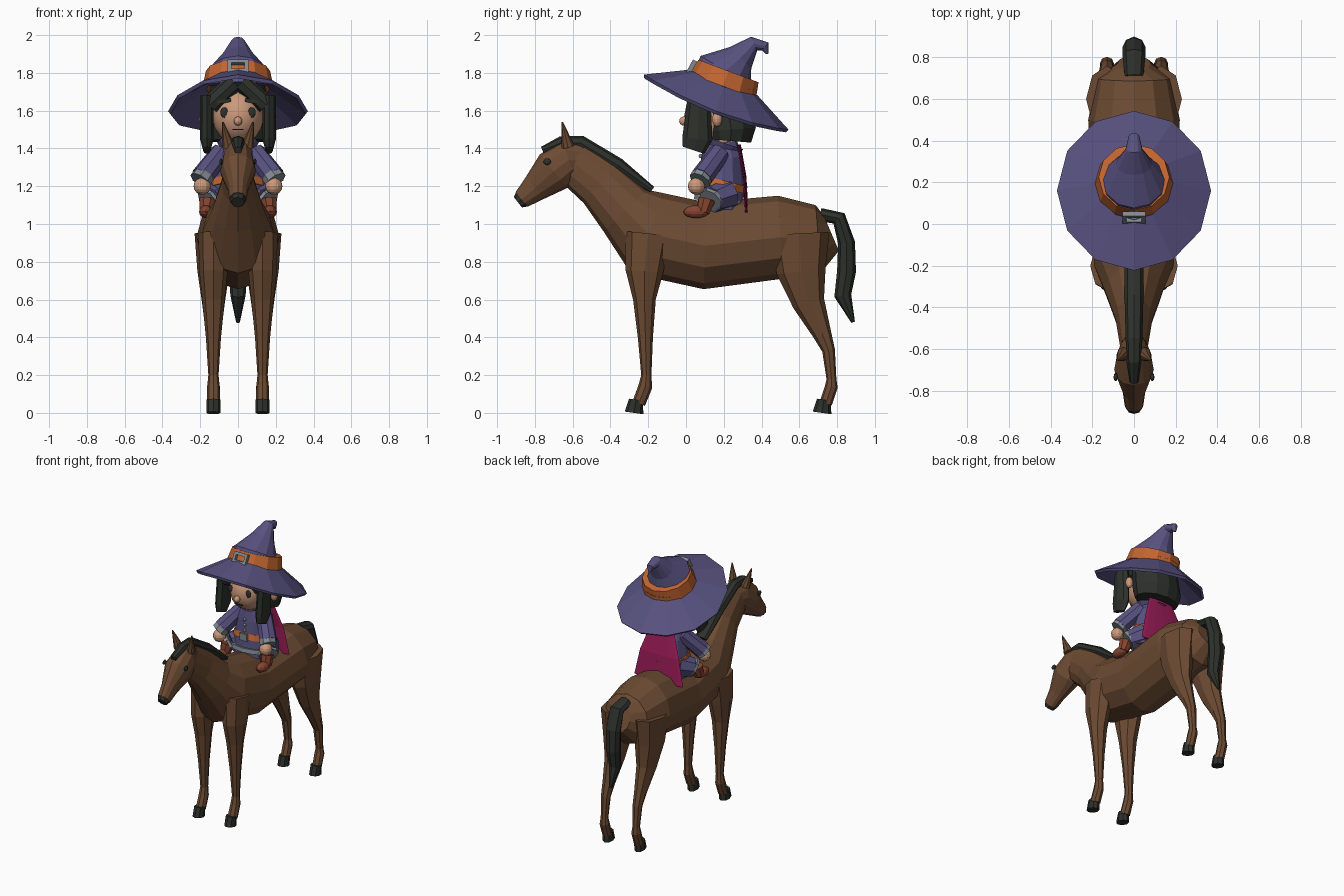
import bpy, bmesh, math
from mathutils import Vector, Matrix

cube = bpy.data.objects.get("Cube")
if cube:
    bpy.data.objects.remove(cube, do_unlink=True)


def material(name, *rgb):
    mat = bpy.data.materials.new(name)
    mat.use_nodes = True
    mat.diffuse_color = (*rgb, 1)
    mat.node_tree.nodes["Principled BSDF"].inputs["Base Color"].default_value = mat.diffuse_color
    return mat


BROWN = material("horse_brown", .15, .07, .033)
DARK = material("dark_hair", .026, .03, .024)
PURPLE = material("purple_cloth", .1, .085, .22)
ORANGE = material("orange_leather", .54, .13, .03)
SKIN = material("skin", .6, .32, .2)
MAGENTA = material("magenta_cape", .34, .012, .1)
GREY = material("grey_trim", .22, .25, .28)
BOOT = material("boot_leather", .24, .06, .03)


def finish(bm, name, mat, smooth=False):
    bmesh.ops.recalc_face_normals(bm, faces=bm.faces)
    mesh = bpy.data.meshes.new(name)
    bm.to_mesh(mesh)
    bm.free()
    mesh.materials.append(mat)
    obj = bpy.data.objects.new(name, mesh)
    bpy.context.collection.objects.link(obj)
    if smooth:
        mesh.shade_smooth()
    return obj


def tube(name, mat, *stations, x=0, sides=12, droop=0, caps=True):
    """Oval rings square to a path; each station is y, z, half depth and optional half width."""
    bm = bmesh.new()
    path = [Vector((x, station[0], station[1])) for station in stations]
    last = len(path) - 1
    loops = []
    for index, (centre, station) in enumerate(zip(path, stations)):
        along = (path[min(index + 1, last)] - path[max(index - 1, 0)]).normalized()
        across = along.cross(Vector((1, 0, 0)))
        depth, width = station[2], station[-1]
        loop = []
        for step in range(sides):
            angle = math.tau * step / sides
            point = centre + across * depth * math.sin(angle)
            point.x += width * math.cos(angle)
            point.z -= droop * width * math.cos(angle) ** 2
            loop.append(bm.verts.new(point))
        loops.append(loop)
    for lower, upper in zip(loops, loops[1:]):
        for step in range(sides):
            after = (step + 1) % sides
            bm.faces.new((lower[step], lower[after], upper[after], upper[step]))
    if caps:
        bm.faces.new(loops[0])
        bm.faces.new(loops[-1])
    return finish(bm, name, mat)


def ball(name, mat, location, size, smooth=False):
    bm = bmesh.new()
    place = Matrix.LocRotScale(Vector(location), None, Vector(size))
    bmesh.ops.create_uvsphere(bm, u_segments=12, v_segments=8, radius=1, matrix=place)
    return finish(bm, name, mat, smooth)


def box(name, mat, location, size, tilt=0, roll=0):
    bm = bmesh.new()
    turn = Matrix.Rotation(tilt, 4, "X") @ Matrix.Rotation(roll, 4, "Y")
    place = Matrix.Translation(location) @ turn @ Matrix.Diagonal((*size, 1))
    bmesh.ops.create_cube(bm, size=1, matrix=place)
    return finish(bm, name, mat)


def rod(name, mat, start, end, start_radius, end_radius):
    bm = bmesh.new()
    start, end = Vector(start), Vector(end)
    span = end - start
    turn = span.to_track_quat("Z", "Y").to_matrix().to_4x4()
    place = Matrix.Translation((start + end) / 2) @ turn
    bmesh.ops.create_cone(bm, cap_ends=True, segments=8, radius1=start_radius,
                          radius2=end_radius, depth=span.length, matrix=place)
    return finish(bm, name, mat)


# Horse body with neck, from rump to throat
tube("horse_body", BROWN, (.77, .95, .1, .08), (.7, .92, .18, .18), (.5, .93, .22),
     (.1, .885, .23, .2), (-.2, .95, .23, .19), (-.32, 1.07, .16, .14),
     (-.45, 1.21, .135, .09), (-.6, 1.33, .12, .065))
# Horse head, mane and tail
tube("horse_head", BROWN, (-.55, 1.33, .1, .055), (-.62, 1.34, .11, .08),
     (-.7, 1.28, .115, .095), (-.8, 1.19, .075, .055), (-.87, 1.13, .05, .045))
tube("horse_muzzle", DARK, (-.867, 1.133, .05, .043), (-.89, 1.115, .035), sides=8)
tube("mane", DARK, (-.76, 1.39, .02), (-.66, 1.43, .035), (-.56, 1.43, .04),
     (-.36, 1.31, .04, .045), (-.18, 1.18, .02, .045), sides=8)
tube("tail", DARK, (.71, 1.05, .035, .045), (.81, 1.03, .04, .055), (.85, .9, .045, .055),
     (.85, .75, .05), (.83, .62, .045, .04), (.885, .48, .01), sides=8)

for side, label in ((1, "left"), (-1, "right")):
    # Horse legs and hooves
    stance = dict(x=side * .13, sides=8)
    tube(label + "_front_leg", BROWN, (-.2, .95, .12, .08), (-.22, .75, .1, .075), (-.22, .6, .06),
         (-.215, .4, .04), (-.21, .2, .027), (-.215, .14, .037, .033), (-.25, .05, .035), **stance)
    tube(label + "_front_hoof", DARK, (-.265, .07, .037), (-.275, 0, .05, .037), **stance)
    tube(label + "_hind_leg", BROWN, (.6, .95, .16, .1), (.61, .75, .13, .085), (.65, .58, .085, .06),
         (.72, .42, .05, .04), (.755, .33, .034), (.77, .18, .026), (.77, .14, .034), (.74, .05, .033),
         **stance)
    tube(label + "_hind_hoof", DARK, (.73, .07, .037), (.72, 0, .05, .037), **stance)
    # Horse ears and eyes
    rod(label + "_horse_ear", BROWN, (side * .05, -.625, 1.41), (side * .08, -.655, 1.54), .034, .004)
    ball(label + "_horse_eye", DARK, (side * .088, -.735, 1.33), (.01, .02, .017))

    # Rider arms and hands
    rod(label + "_sleeve", PURPLE, (side * .09, .18, 1.38), (side * .19, .085, 1.25), .055, .06)
    rod(label + "_cuff", GREY, (side * .18, .09, 1.26), (side * .2, .073, 1.23), .058, .06)
    ball(label + "_hand", SKIN, (side * .19, .055, 1.2), (.045, .045, .045))
    # Rider legs and boots
    rod(label + "_thigh", PURPLE, (side * .08, .22, 1.16), (side * .15, .14, 1.13), .085, .07)
    rod(label + "_thigh_trim", GREY, (side * .148, .14, 1.13), (side * .16, .13, 1.12), .073, .07)
    rod(label + "_boot_shaft", BOOT, (side * .16, .11, 1.13), (side * .17, .09, 1.06), .048, .036)
    ball(label + "_boot_foot", BOOT, (side * .17, .055, 1.065), (.036, .07, .034))

    # Rider eyes, brows, ears and front hair
    ball(label + "_eye", DARK, (side * .072, .018, 1.59), (.022, .01, .028))
    box(label + "_eyebrow", DARK, (side * .075, .03, 1.65), (.075, .03, .02), roll=side * .2)
    ball(label + "_ear", SKIN, (side * .18, .165, 1.555), (.026, .026, .04))
    rod(label + "_fringe", DARK, (side * .02, .06, 1.75), (side * .15, .06, 1.63), .05, .05)
    tube(label + "_hair_lock", DARK, (.07, 1.68, .06, .035), (.06, 1.45, .08, .036),
         (.04, 1.39, .06, .02), x=side * .165, sides=8)

# Rider head
ball("head", SKIN, (0, .14, 1.57), (.135, .15, .15), smooth=True)
ball("nose", SKIN, (0, -.012, 1.545), (.022, .024, .024), smooth=True)
box("mouth", DARK, (0, .005, 1.5), (.06, .01, .006))
rod("neck", SKIN, (0, .18, 1.38), (0, .17, 1.48), .06, .06)
tube("back_hair", DARK, (.18, 1.74, .12, .14), (.22, 1.62, .14, .17), (.24, 1.5, .13, .18),
     (.235, 1.44, .11, .165))

# Rider clothing
tube("torso", PURPLE, (.18, 1.43, .09, .07), (.19, 1.35, .11, .12), (.19, 1.2, .12, .14),
     (.18, 1.08, .12, .15))
tube("collar", PURPLE, (.19, 1.4, .09), (.2, 1.43, .11))
tube("belt", ORANGE, (.19, 1.19, .13, .15), (.2, 1.23, .13, .145))
tube("robe_hem", GREY, (.17, 1.11, .13, .16), (.175, 1.14, .13, .155))
box("belt_buckle", GREY, (0, .065, 1.235), (.06, .014, .05))
for button in range(3):
    ball("coat_button", GREY, (0, .078, 1.28 + button * .04), (.011, .011, .011))
tube("cape", MAGENTA, (.28, 1.42, .01, .1), (.31, 1.25, .01, .16), (.32, 1.06, .01, .2))

# Pointed hat with a drooping brim
brim = tube("hat_brim", PURPLE, (.16, 1.645, .41, .37), (.2, 1.75, .19, .18), droop=.13, caps=False)
brim.modifiers.new("thickness", "SOLIDIFY").thickness = .02
tube("hat_cone", PURPLE, (.2, 1.73, .18), (.21, 1.81, .155, .15), (.29, 1.88, .08, .088),
     (.36, 1.955, .04), (.42, 1.94, .026), (.43, 1.9, .006))
tube("hat_band", ORANGE, (.195, 1.73, .187), (.225, 1.81, .17))

# Square buckle frame lying against the band
lean = Matrix.Rotation(-.5, 4, "X")
middle = Vector((0, .03, 1.832))
for side in (1, -1):
    box("hat_buckle_side", GREY, middle + lean @ Vector((side * .045, 0, 0)), (.02, .025, .075), tilt=-.5)
    box("hat_buckle_bar", GREY, middle + lean @ Vector((0, 0, side * .028)), (.11, .025, .02), tilt=-.5)
